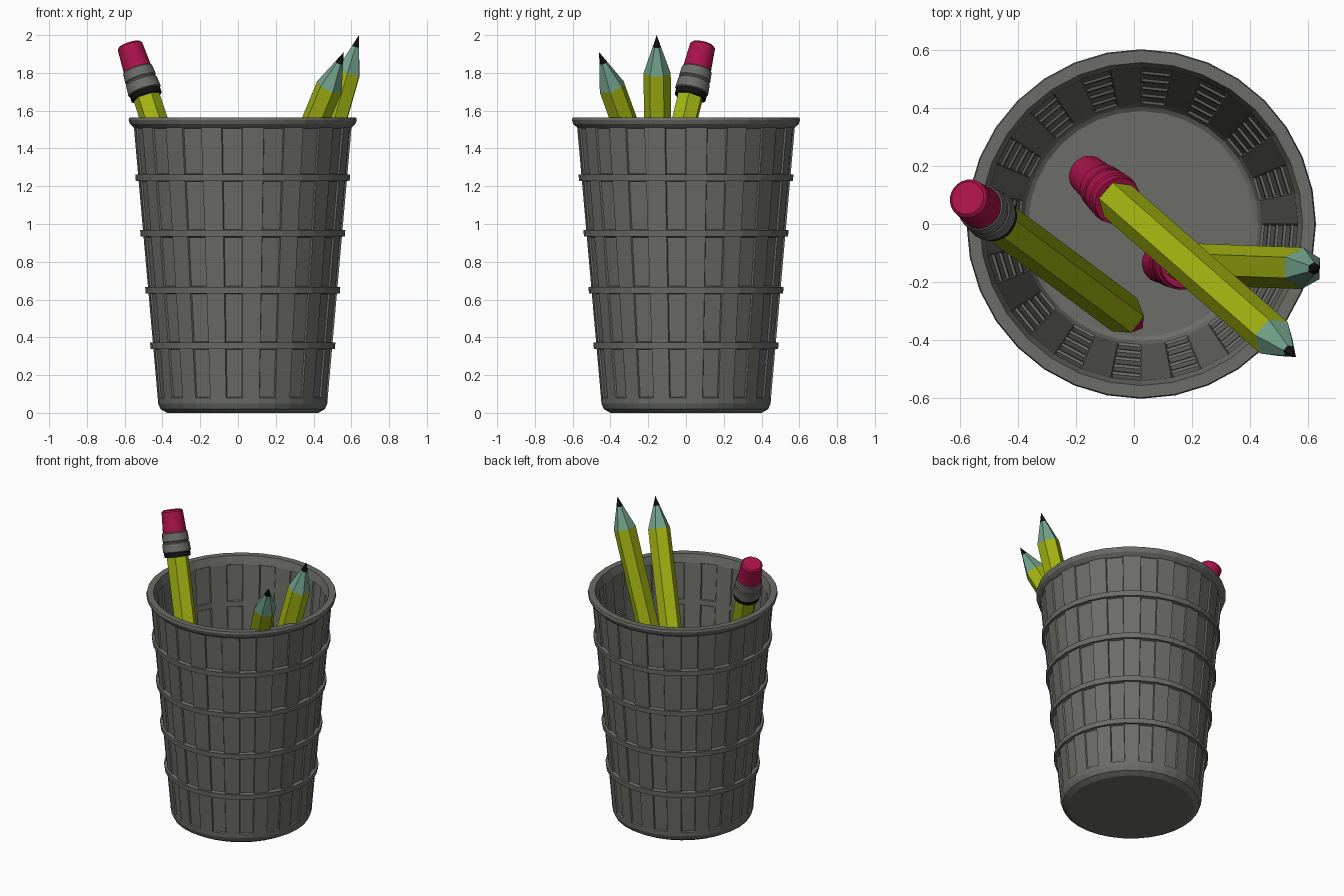
import bpy, bmesh, math
from mathutils import Vector, Matrix

if "Cube" in bpy.data.objects:
    bpy.data.objects.remove(bpy.data.objects["Cube"])


def material(name, rgb):
    m = bpy.data.materials.new(name)
    m.use_nodes = True
    m.diffuse_color = (*rgb, 1)
    m.node_tree.nodes["Principled BSDF"].inputs["Base Color"].default_value = (*rgb, 1)
    return m


GRAY = material("warm gray", (0.15, 0.15, 0.137))
YELLOW = material("pencil yellow", (0.38, 0.47, 0.006))
PINK = material("eraser pink", (0.40, 0.006, 0.07))
WOOD = material("pale green wood", (0.17, 0.36, 0.26))
BLACK = material("black", (0.006, 0.006, 0.006))


def lathe(name, profile, sides, mats, bands=None, matrix=None, closed=False, smooth=False):
    """Spin (radius, height) points; bands gives a material index per profile step."""
    bm = bmesh.new()
    rings = []
    for r, z in profile:
        if r == 0:
            rings.append([bm.verts.new((0, 0, z))] * sides)
        else:
            rings.append([bm.verts.new((r * math.cos(math.tau * i / sides),
                                        r * math.sin(math.tau * i / sides), z))
                          for i in range(sides)])
    rows = []
    for k, (a, b) in enumerate(zip(rings, rings[1:])):
        row = []
        for i in range(sides):
            j = (i + 1) % sides
            f = bm.faces.new(list(dict.fromkeys((a[i], a[j], b[j], b[i]))))
            f.material_index = bands[k] if bands else 0
            row.append(f)
        rows.append(row)
    bmesh.ops.recalc_face_normals(bm, faces=bm.faces)
    if closed:
        # sunken panels on every second side of the tall wall rows
        tall = [f for row in rows for f in row[1::2]
                if max(v.co.z for v in f.verts) - min(v.co.z for v in f.verts) > 0.2]
        bmesh.ops.inset_individual(bm, faces=tall, thickness=0.006, depth=-0.009)
    mesh = bpy.data.meshes.new(name)
    bm.to_mesh(mesh)
    bm.free()
    for m in mats:
        mesh.materials.append(m)
    ob = bpy.data.objects.new(name, mesh)
    bpy.context.collection.objects.link(ob)
    if matrix:
        ob.matrix_world = matrix
    if smooth:
        bpy.ops.object.select_all(action="DESELECT")
        ob.select_set(True)
        bpy.context.view_layer.objects.active = ob
        bpy.ops.object.shade_smooth_by_angle(angle=math.radians(25))
    return ob


# Cup: outer wall with four hoops, rim, inner wall and floor
def wall(z):
    return 0.443 + 0.088 * z


HOOPS = [0.355, 0.65, 0.95, 1.245]
outer = [(0, 0), (0.40, 0), (0.435, 0.02), (0.448, 0.05), (wall(0.08), 0.08)]
inner = [(0, 0.06), (0.39, 0.06), (0.405, 0.07), (wall(0.1) - 0.035, 0.1)]
for h in HOOPS:
    lo, hi = h - 0.017, h + 0.017
    outer += [(wall(lo), lo), (wall(lo) + 0.015, lo), (wall(hi) + 0.015, hi), (wall(hi), hi)]
    inner += [(wall(lo) - 0.035, lo), (wall(hi) - 0.035, hi)]
outer += [(wall(1.51), 1.51), (0.597, 1.53), (0.604, 1.55), (0.6, 1.565)]
inner += [(wall(1.51) - 0.035, 1.51), (0.558, 1.565)]
lathe("cup", outer + inner[::-1], 32, [GRAY], closed=True,
      matrix=Matrix.Translation((0.025, 0, 0)))


def pencil(name, end, tip, ferrule, collar, cone, lead):
    """A pencil from the eraser end to the sharpened tip."""
    end, tip = Vector(end), Vector(tip)
    length = (tip - end).length
    w = (tip - end).normalized()
    u = Vector((0, 0, 1)).cross(w).normalized()
    m = Matrix((u, w.cross(u), w)).transposed().to_4x4()
    m.translation = end
    lathe(name + "_eraser", [(0, 0), (0.058, 0), (0.068, 0.01), (0.076, 0.15)],
          24, [PINK], matrix=m, smooth=True)
    lathe(name + "_ferrule",
          [(0.076, 0.14), (0.081, 0.145), (0.085, 0.195), (0.081, 0.2), (0.081, 0.207),
           (0.086, 0.212), (0.09, 0.265), (0.084, 0.27), (0.084, 0.3), (0.06, 0.3)],
          24, [ferrule, collar], [0] * 7 + [1, 1], matrix=m, smooth=True)
    start = length - 0.21
    lathe(name + "_shaft",
          [(0.072, 0.28), (0.072, start), (0.022, length - 0.065), (0, length)],
          6, [YELLOW, cone, lead], [0, 1, 2], matrix=m)


pencil("upturned_pencil", (-0.575, 0.09, 1.95), (0.03, -0.36, 0.10), GRAY, BLACK, PINK, PINK)
pencil("right_pencil", (0.09, -0.135, 0.08), (0.64, -0.155, 2.0), PINK, PINK, WOOD, BLACK)
pencil("leaning_pencil", (-0.165, 0.175, 0.16), (0.56, -0.46, 1.91), PINK, PINK, WOOD, BLACK)
